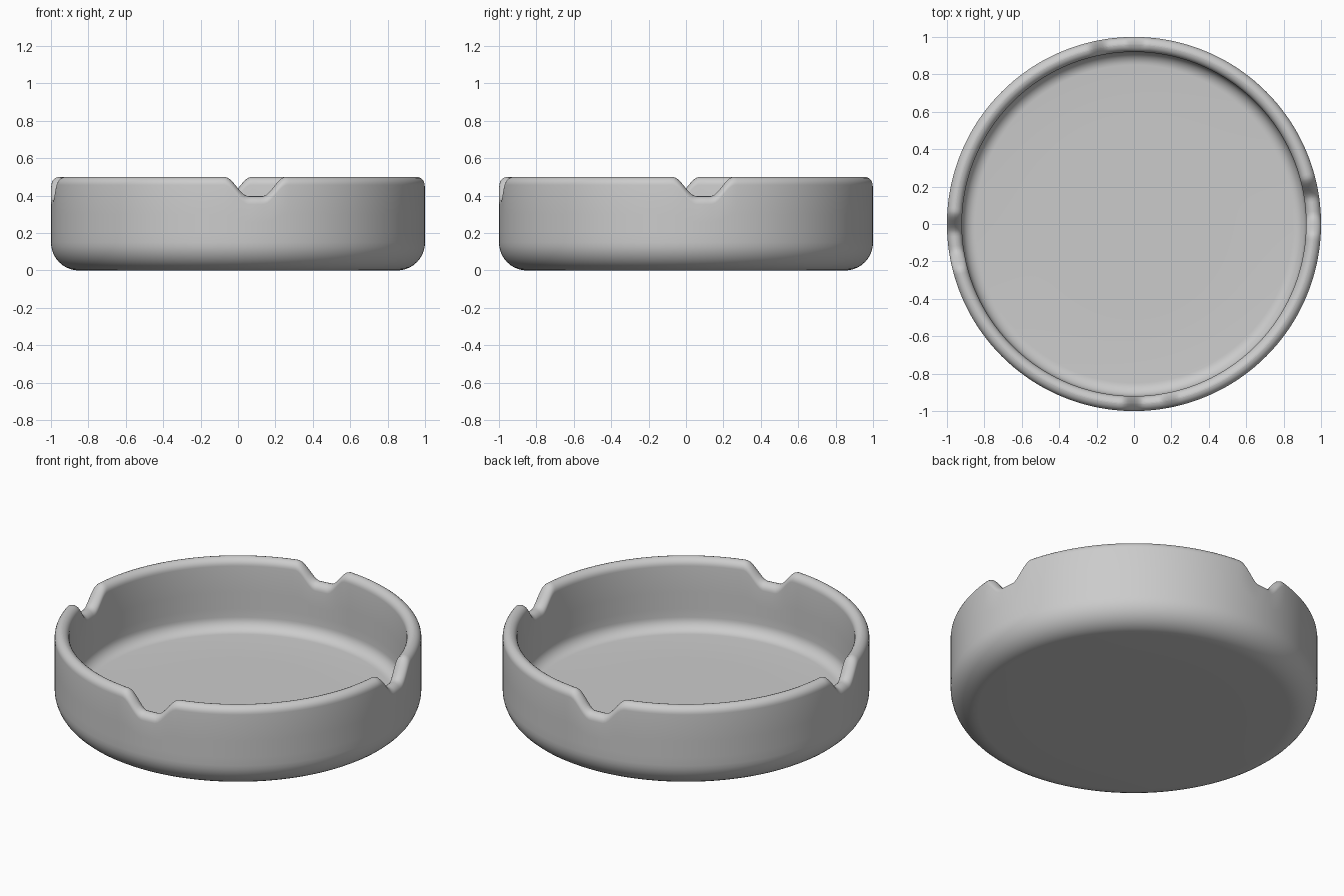
import bpy, bmesh, math

if "Cube" in bpy.data.objects:
    bpy.data.objects.remove(bpy.data.objects["Cube"])

SEG = 360
WALL, H = 0.08, 0.5


def arc(cr, cz, rad, a0, a1, n):
    """Points of an arc in the (radius, height) plane, angles in degrees."""
    pts = []
    for i in range(n + 1):
        a = math.radians(a0 + (a1 - a0) * i / n)
        pts.append((cr + rad * math.cos(a), cz + rad * math.sin(a)))
    return pts


def notch(theta):
    """Depth of the rim notch, repeated every quarter turn."""
    q = math.pi / 2
    t = abs((theta - 0.097 + q / 2) % q - q / 2)
    u = min(max((t - 0.04) / 0.13, 0), 1)
    return 0.103 * (1 - u * u * (3 - 2 * u))


# Cross-section: underside, outer wall, rounded rim, inner wall, floor
profile = [(0.5, 0)]
profile += arc(0.85, 0.15, 0.15, -90, 0, 10)
profile += [(1.0, 0.2), (1.0, 0.3)]
profile += arc(0.957, H - 0.043, 0.043, 0, 90, 6)
profile += arc(0.963, H - 0.043, 0.043, 90, 180, 6)
profile += [(1 - WALL, 0.3), (1 - WALL, 0.2)]
profile += arc(0.85, 0.15, 0.07, 0, -90, 8)
profile += [(0.5, WALL)]

# Revolve the section, lowering the rim at the notches
bm = bmesh.new()
rings = []
for r, z in profile:
    w = min(max((z - 0.2) / 0.24, 0), 1)
    ring = []
    for i in range(SEG):
        a = 2 * math.pi * i / SEG
        ring.append(bm.verts.new((r * math.cos(a), r * math.sin(a), z - w * notch(a))))
    rings.append(ring)
for lo, hi in zip(rings, rings[1:]):
    for i in range(SEG):
        j = (i + 1) % SEG
        bm.faces.new((lo[i], lo[j], hi[j], hi[i]))
bm.faces.new(rings[0][::-1])
bm.faces.new(rings[-1])
bmesh.ops.recalc_face_normals(bm, faces=bm.faces[:])

mesh = bpy.data.meshes.new("ashtray_bowl")
bm.to_mesh(mesh)
bm.free()
bowl = bpy.data.objects.new("ashtray_bowl", mesh)
bpy.context.collection.objects.link(bowl)
bpy.context.view_layer.objects.active = bowl
bowl.select_set(True)
bpy.ops.object.shade_smooth_by_angle(angle=math.radians(50))
